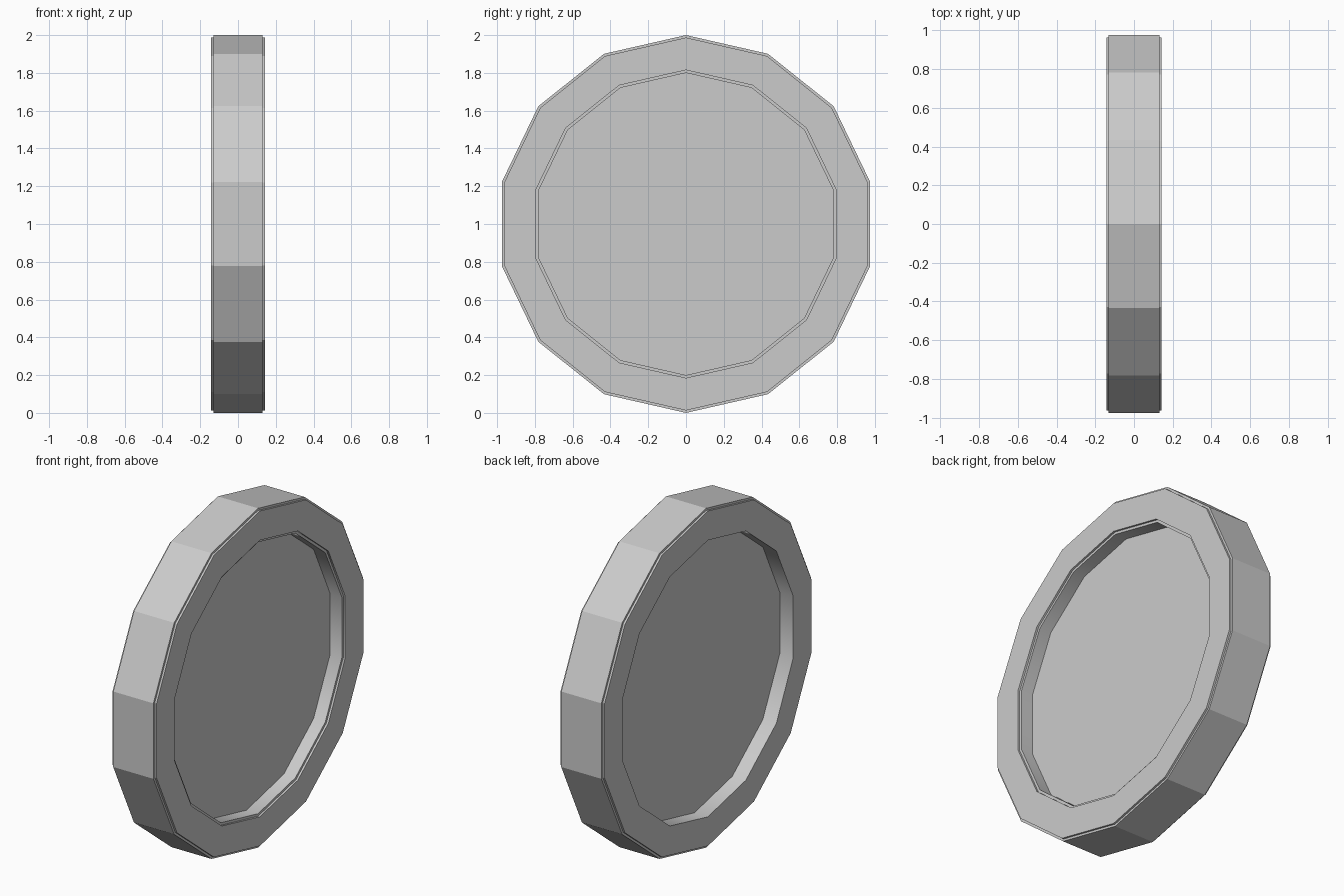
import bpy, bmesh, math

if "Cube" in bpy.data.objects:
    bpy.data.objects.remove(bpy.data.objects["Cube"])

SIDES = 14
FLOOR = 0.055     # half thickness of the recessed centre
FACE = 0.143      # outer faces of the rim
BODY = 0.131      # shoulders beside the raised faces


def ring_verts(bm, x, r):
    return [bm.verts.new((x, r * math.sin(2 * math.pi * i / SIDES),
                          1 + r * math.cos(2 * math.pi * i / SIDES)))
            for i in range(SIDES)]


def finish(bm, name):
    bmesh.ops.recalc_face_normals(bm, faces=bm.faces)
    me = bpy.data.meshes.new(name)
    bm.to_mesh(me)
    bm.free()
    ob = bpy.data.objects.new(name, me)
    bpy.context.collection.objects.link(ob)
    return ob


def lathe(name, profile, smooth_spans=()):
    """Spin a closed (x, radius) profile around the x axis."""
    bm = bmesh.new()
    rings = [ring_verts(bm, x, r) for x, r in profile]
    n = len(rings)
    for k in range(n):
        a, b = rings[k], rings[(k + 1) % n]
        for i in range(SIDES):
            j = (i + 1) % SIDES
            f = bm.faces.new((a[i], a[j], b[j], b[i]))
            f.smooth = k in smooth_spans
    # keep the profile corners sharp so only the inner walls blend around
    for ring in rings:
        for i in range(SIDES):
            bm.edges.get((ring[i], ring[(i + 1) % SIDES])).smooth = False
    return finish(bm, name)


# Rim: flat outer band, raised side faces, small ledge inside the right face
lathe("rim", [
    (FLOOR, 0.80), (BODY, 0.80), (BODY, 0.815), (FACE, 0.815),
    (FACE, 0.987), (BODY, 0.987), (BODY, 1.0),
    (-BODY, 1.0), (-BODY, 0.987), (-FACE, 0.987),
    (-FACE, 0.815), (-FLOOR, 0.815), (-FLOOR, 0.80),
], smooth_spans=(0, 2, 10))

# Centre panel: solid disc closing the hole, recessed on both sides
bm = bmesh.new()
right = ring_verts(bm, FLOOR, 0.80)
left = ring_verts(bm, -FLOOR, 0.80)
bm.faces.new(right)
bm.faces.new(left)
for i in range(SIDES):
    j = (i + 1) % SIDES
    bm.faces.new((right[i], right[j], left[j], left[i]))
finish(bm, "centre_panel")
